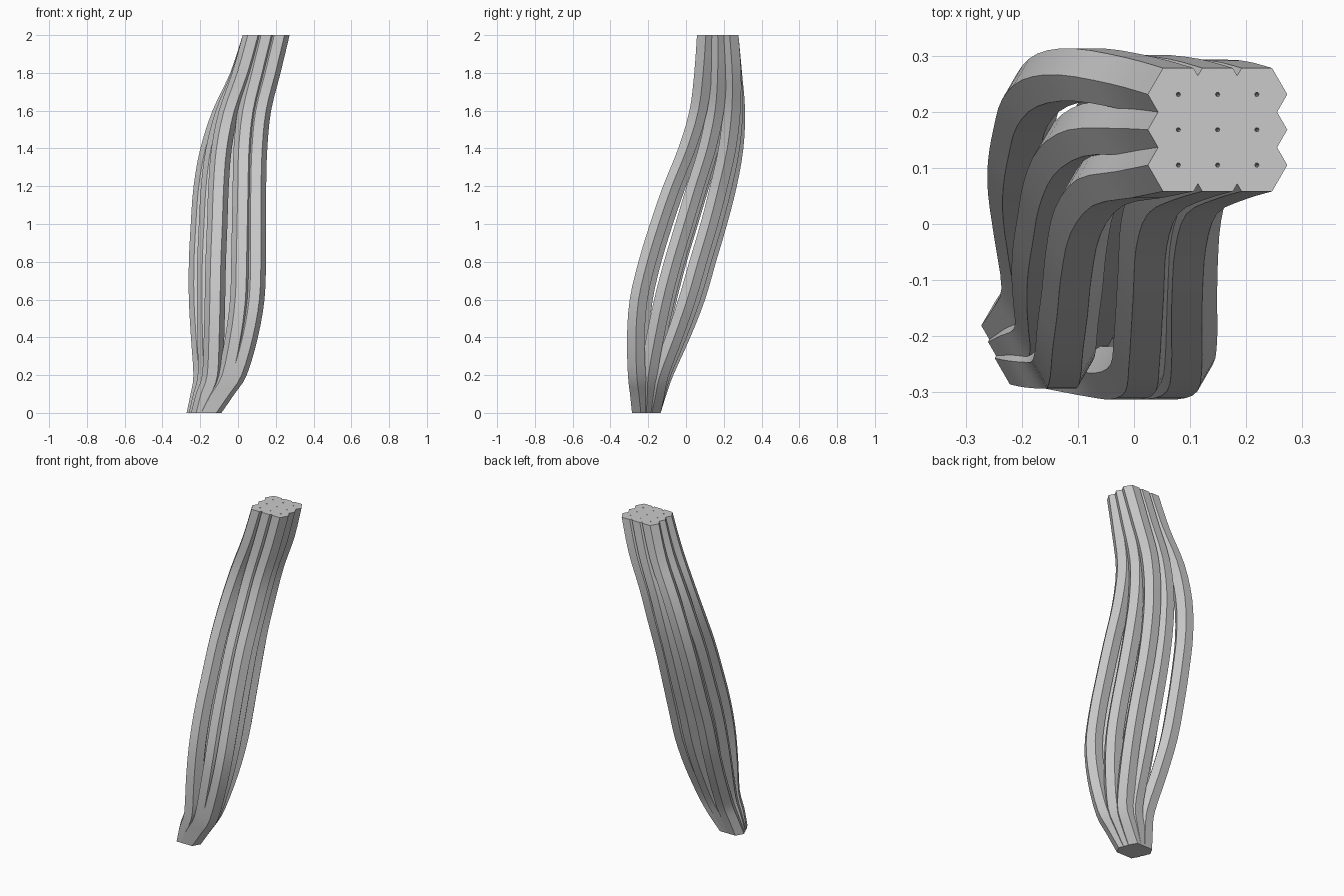
import bpy, bmesh, math

if "Cube" in bpy.data.objects:
    bpy.data.objects.remove(bpy.data.objects["Cube"])

grey = bpy.data.materials.new("light grey")
grey.diffuse_color = (0.59, 0.59, 0.59, 1)
grey.use_nodes = True
grey.node_tree.nodes["Principled BSDF"].inputs["Base Color"].default_value = grey.diffuse_color

R = 0.0542     # strand radius
HOLE = 0.004   # pinhole radius at the strand ends
STEPS = 3      # path subdivisions between stations

# Bundle stations: z, centre x, centre y, column step, row step, row shear, looseness
STATIONS = [
    (0.0, -0.180, -0.210, 0.026, 0.029, 0.012, 0.0),
    (0.1, -0.135, -0.200, 0.048, 0.047, 0.014, 0.2),
    (0.2, -0.095, -0.188, 0.064, 0.066, 0.023, 0.5),
    (0.4, -0.072, -0.146, 0.089, 0.109, 0.034, 0.8),
    (0.6, -0.060, -0.100, 0.104, 0.138, 0.042, 1.0),
    (0.8, -0.056, -0.048, 0.106, 0.144, 0.044, 1.0),
    (1.0, -0.051, 0.012, 0.102, 0.143, 0.043, 1.0),
    (1.2, -0.043, 0.072, 0.099, 0.134, 0.039, 1.0),
    (1.4, -0.022, 0.130, 0.094, 0.114, 0.029, 0.8),
    (1.6, 0.020, 0.165, 0.084, 0.093, 0.017, 0.5),
    (1.8, 0.092, 0.170, 0.074, 0.078, 0.005, 0.1),
    (2.0, 0.149, 0.168, 0.070, 0.063, 0.000, 0.0),
]

# Sideways drift (x, y) of each strand where the bundle is loose: (column, row)
DRIFT = {
    (-1, -1): (0.0, 0.015), (0, -1): (0.030, -0.013), (1, -1): (0.0, -0.013),
    (-1, 0): (0.0, 0.005), (0, 0): (0.012, -0.005), (1, 0): (0.0, -0.022),
    (-1, 1): (0.0, 0.016), (0, 1): (0.028, -0.008), (1, 1): (0.010, -0.032),
}


def smooth_path(pts):
    """Catmull-Rom curve through the points."""
    out = []
    for i in range(len(pts) - 1):
        p0, p1 = pts[max(i - 1, 0)], pts[i]
        p2, p3 = pts[i + 1], pts[min(i + 2, len(pts) - 1)]
        for k in range(STEPS):
            t = k / STEPS
            out.append(tuple(
                b + 0.5 * t * (c - a + t * (2 * a - 5 * b + 4 * c - d
                                            + t * (3 * (b - c) + d - a)))
                for a, b, c, d in zip(p0, p1, p2, p3)))
    return out + [pts[-1]]


def ring(bm, x, y, z, r):
    return [bm.verts.new((x + r * math.cos(i * math.pi / 3),
                          y + r * math.sin(i * math.pi / 3), z)) for i in range(6)]


def bridge(bm, a, b):
    for i in range(6):
        j = (i + 1) % 6
        bm.faces.new((a[i], a[j], b[j], b[i]))


def strand(col, row):
    """Hexagonal strand following the bundle, with a pinhole in each end."""
    ox, oy = DRIFT[col, row]
    path = smooth_path([(cx + col * dx - row * sh + ox * w, cy + row * dy + oy * w, z)
                        for z, cx, cy, dx, dy, sh, w in STATIONS])
    bm = bmesh.new()
    rings = [ring(bm, *p, R) for p in path]
    for a, b in zip(rings, rings[1:]):
        bridge(bm, a, b)
    for end, p, depth in ((rings[0], path[0], 0.02), (rings[-1], path[-1], -0.02)):
        rim = ring(bm, *p, HOLE)
        floor = ring(bm, p[0], p[1], p[2] + depth, HOLE * 0.2)
        bridge(bm, end, rim)
        bridge(bm, rim, floor)
        bm.faces.new(floor)
    bmesh.ops.recalc_face_normals(bm, faces=bm.faces)
    name = "strand_%s_%s" % (("front", "middle", "back")[row + 1],
                             ("left", "centre", "right")[col + 1])
    me = bpy.data.meshes.new(name)
    bm.to_mesh(me)
    bm.free()
    me.materials.append(grey)
    ob = bpy.data.objects.new(name, me)
    bpy.context.collection.objects.link(ob)
    return ob


# Three by three bundle of strands
bundle = [strand(c, r) for r in (-1, 0, 1) for c in (-1, 0, 1)]

# Smooth along the length, crisp along the hexagon edges
for ob in bundle:
    ob.select_set(True)
bpy.context.view_layer.objects.active = bundle[0]
bpy.ops.object.shade_smooth_by_angle(angle=math.radians(35))
